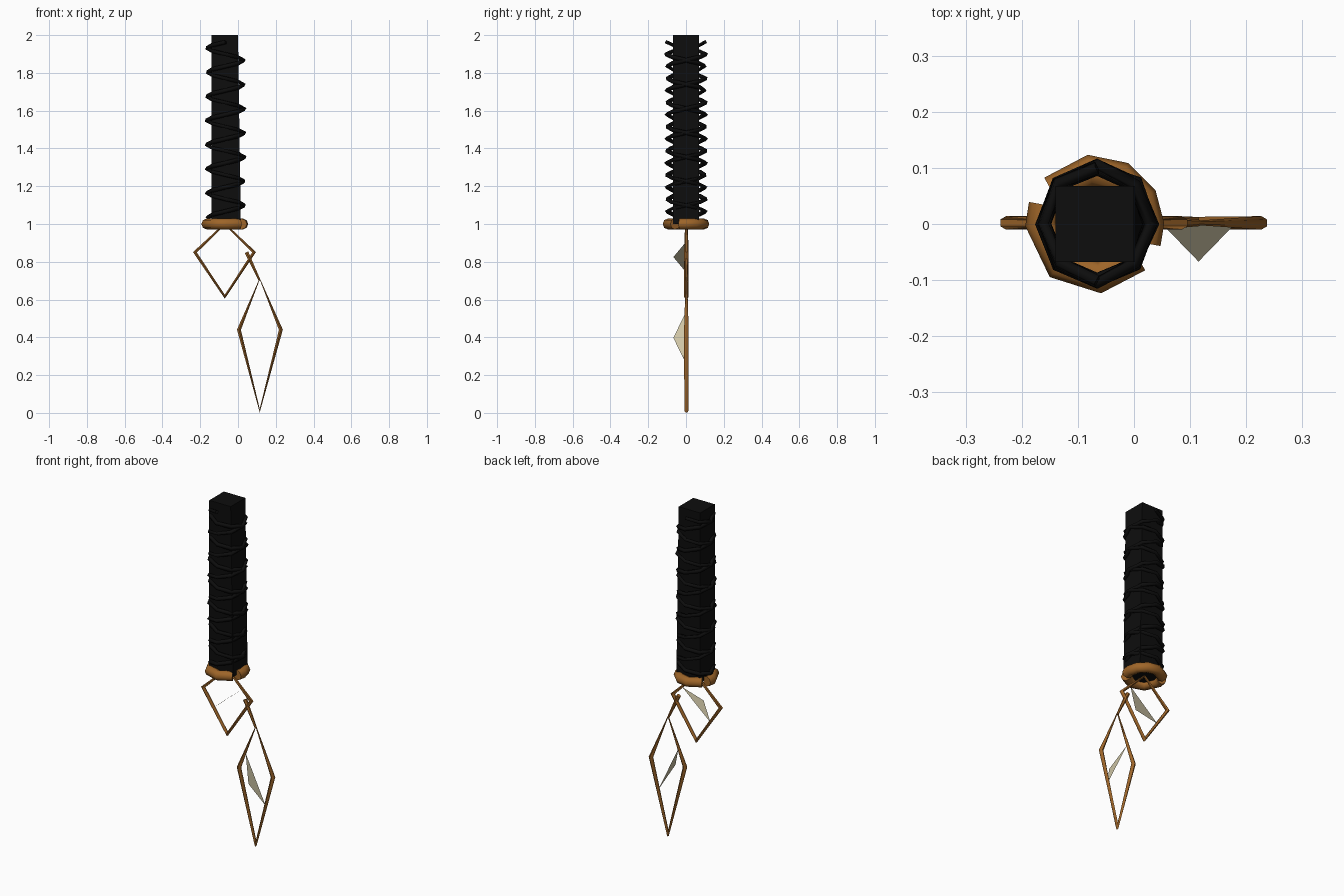
import bpy, bmesh, math, random

random.seed(4)
if "Cube" in bpy.data.objects:
    bpy.data.objects.remove(bpy.data.objects["Cube"], do_unlink=True)


def material(name, rgb):
    m = bpy.data.materials.new(name)
    m.use_nodes = True
    color = (*rgb, 1)
    m.diffuse_color = color
    bsdf = m.node_tree.nodes["Principled BSDF"]
    bsdf.inputs["Base Color"].default_value = color
    bsdf.inputs["Roughness"].default_value = 0.7
    return m


BLACK = material("black cord", (0.004, 0.004, 0.004))
BRONZE = material("bronze", (0.34, 0.13, 0.022))
PALE = material("pale glass", (0.62, 0.56, 0.38))
CX = -0.07  # handle axis


def tube(name, points, radius, mat, closed=False, res=1, scales=None, smooth=True):
    """Sweep a round section along straight segments, then make it a mesh."""
    cu = bpy.data.curves.new(name, "CURVE")
    cu.dimensions = "3D"
    cu.bevel_depth = radius
    cu.bevel_resolution = res
    cu.use_fill_caps = True
    sp = cu.splines.new("POLY")
    sp.points.add(len(points) - 1)
    sp.use_cyclic_u = closed
    for i, p in enumerate(points):
        sp.points[i].co = (*p, 1)
        sp.points[i].radius = scales[i] if scales else 1
    cu.materials.append(mat)
    ob = bpy.data.objects.new(name, cu)
    bpy.context.collection.objects.link(ob)
    bpy.ops.object.select_all(action="DESELECT")
    ob.select_set(True)
    bpy.context.view_layer.objects.active = ob
    bpy.ops.object.convert(target="MESH")
    if smooth:
        bpy.ops.object.shade_smooth_by_angle(angle=math.radians(50))
    return bpy.context.object


def mesh(name, verts, faces, mat):
    me = bpy.data.meshes.new(name)
    me.from_pydata(verts, [], faces)
    me.materials.append(mat)
    ob = bpy.data.objects.new(name, me)
    bpy.context.collection.objects.link(ob)
    return ob


# Square handle core, a little wider at the foot
bm = bmesh.new()
bmesh.ops.create_cube(bm, size=1)
for v in bm.verts:
    low = v.co.z < 0
    v.co.x = CX + v.co.x * 0.14 + (0.015 if low and v.co.x > 0 else 0)
    v.co.y *= 0.136
    v.co.z = 1.0 if low else 2.0
me = bpy.data.meshes.new("handle_core")
bm.to_mesh(me)
bm.free()
me.materials.append(BLACK)
core = bpy.data.objects.new("handle_core", me)
bpy.context.collection.objects.link(core)

# Two opposite cord spirals that cross on the sides of the handle
PITCH, STEPS = 0.128, 8
for name, hand in (("cord_wrap_a", 1), ("cord_wrap_b", -1)):
    path = []
    for i in range(int(0.95 / PITCH * STEPS)):
        a = math.pi + hand * math.tau * i / STEPS
        r = 0.096 + random.uniform(-0.004, 0.004)
        path.append((CX + 0.004 + r * math.cos(a), 1.05 * r * math.sin(a),
                     1.035 + PITCH * i / STEPS))
    tube(name, path, 0.012, BLACK, res=0, smooth=False)

# Collar ring, in two open arcs
for name, angles in (("collar_arc_back", (143, 95, 61, 29, 0, -21)),
                     ("collar_arc_front", (-37, -85, -130, -180, -201))):
    path = [(CX + 0.095 * math.cos(math.radians(a)),
             0.095 * math.sin(math.radians(a)), 1.0) for a in angles]
    tube(name, path, 0.029, BRONZE, res=2)

# Diamond wire frames
Y = 0.002
tube("upper_frame", [(-0.07, Y, 1.0), (0.085, Y, 0.85), (-0.07, Y, 0.615), (-0.228, Y, 0.85)],
     0.012, BRONZE, closed=True, scales=(0.6, 1, 1, 1))
tube("lower_frame", [(0.115, Y, 0.71), (0.227, Y, 0.44), (0.115, Y, 0.012), (0.005, Y, 0.44)],
     0.012, BRONZE, closed=True, scales=(0.35, 1, 0.9, 1))

# Short link between the frames
tube("link_bar", [(0.045, Y, 0.85), (0.115, Y, 0.70)], 0.012, BRONZE, scales=(1, 0.5))

# Thin triangular fins standing out to the front
for name, a, b in (("upper_fin", (-0.16, 0.745), (0.025, 0.905)),
                   ("lower_fin", (0.05, 0.535), (0.18, 0.26))):
    apex = ((a[0] + b[0]) / 2, -0.067, (a[1] + b[1]) / 2)
    mesh(name, [(a[0], 0, a[1]), (b[0], 0, b[1]), apex], [(0, 1, 2)], PALE)
